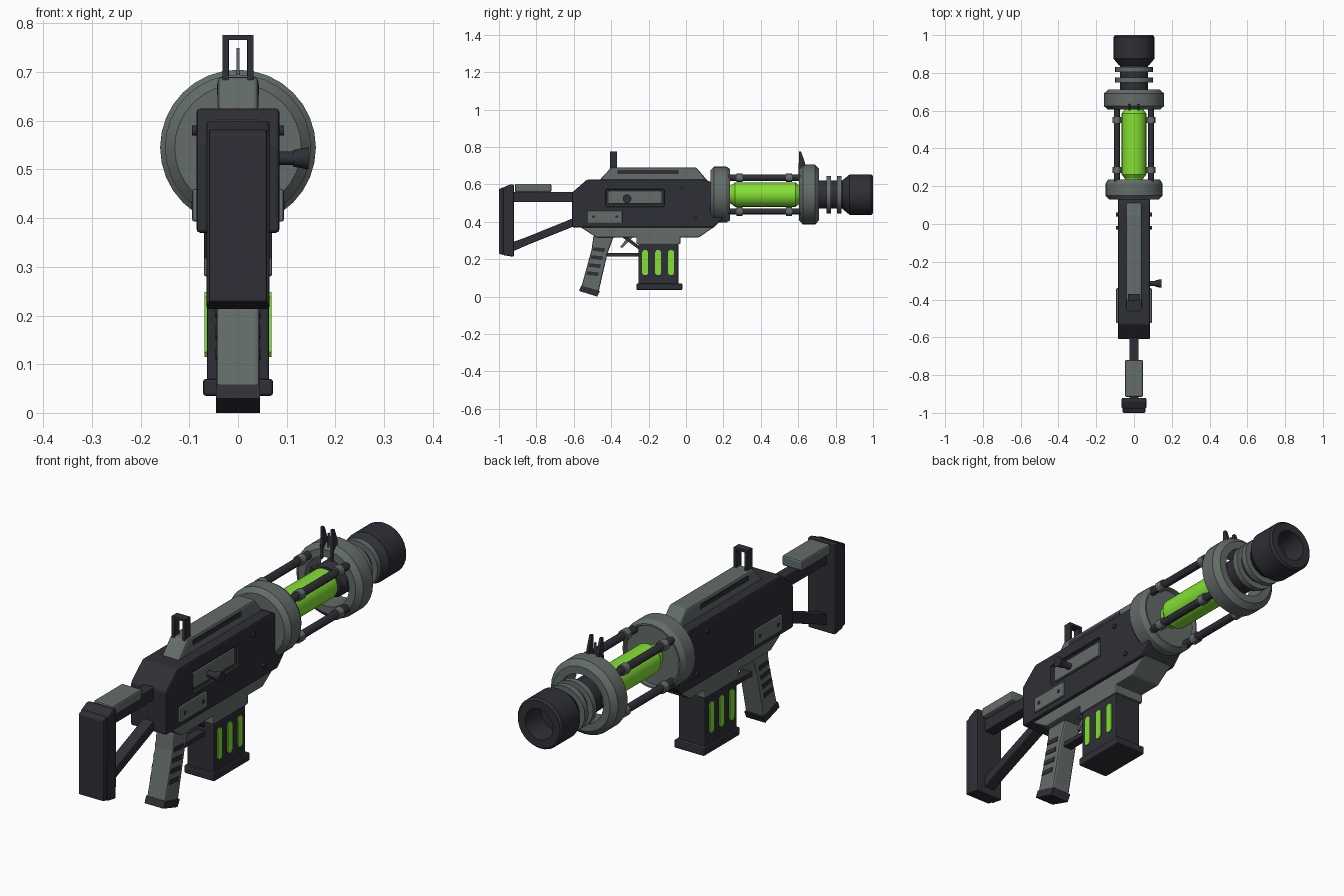
import bpy, bmesh, math
from mathutils import Vector

cube = bpy.data.objects.get("Cube")
if cube:
    bpy.data.objects.remove(cube)


def material(name, rgb):
    m = bpy.data.materials.new(name)
    m.use_nodes = True
    m.diffuse_color = (*rgb, 1)
    m.node_tree.nodes["Principled BSDF"].inputs["Base Color"].default_value = (*rgb, 1)
    return m


DARK = material("dark gunmetal", (0.028, 0.028, 0.038))
GREY = material("grey green", (0.125, 0.15, 0.138))
GLOW = material("bright green", (0.23, 0.75, 0.035))
AXIS = 0.545  # height of the barrel axis


def finish(name, bm, mat, bevel=0.0, smooth=False):
    bmesh.ops.recalc_face_normals(bm, faces=bm.faces)
    me = bpy.data.meshes.new(name)
    bm.to_mesh(me)
    bm.free()
    me.materials.append(mat)
    ob = bpy.data.objects.new(name, me)
    bpy.context.collection.objects.link(ob)
    if bevel:
        b = ob.modifiers.new("bevel", "BEVEL")
        b.width, b.segments, b.limit_method = bevel, 2, "ANGLE"
    if smooth:
        bpy.ops.object.select_all(action="DESELECT")
        ob.select_set(True)
        bpy.context.view_layer.objects.active = ob
        bpy.ops.object.shade_smooth_by_angle(angle=math.radians(30))
    return ob


def prism(name, profile, x0, x1, mat, bevel=0.0):
    """Extrude a side (y, z) profile across x."""
    bm = bmesh.new()
    face = bm.faces.new([bm.verts.new((x0, y, z)) for y, z in profile])
    ext = bmesh.ops.extrude_face_region(bm, geom=[face])["geom"]
    verts = [v for v in ext if isinstance(v, bmesh.types.BMVert)]
    bmesh.ops.translate(bm, verts=verts, vec=(x1 - x0, 0, 0))
    return finish(name, bm, mat, bevel)


def box(name, x0, x1, y0, y1, z0, z1, mat, bevel=0.0):
    return prism(name, [(y0, z0), (y1, z0), (y1, z1), (y0, z1)], x0, x1, mat, bevel)


def lathe(name, profile, mat, closed=False, sides=32, x=0, z=AXIS):
    """Turn a (y, radius) profile around an axis along y."""
    bm = bmesh.new()
    rings = []
    for i in range(sides):
        a = math.tau * i / sides
        rings.append([bm.verts.new((x + r * math.cos(a), y, z + r * math.sin(a))) for y, r in profile])
    n = len(profile)
    for i in range(sides):
        p, q = rings[i], rings[(i + 1) % sides]
        for j in range(n if closed else n - 1):
            k = (j + 1) % n
            bm.faces.new((p[j], p[k], q[k], q[j]))
    bmesh.ops.remove_doubles(bm, verts=bm.verts, dist=1e-5)
    return finish(name, bm, mat, smooth=True)


def peg(name, x0, x1, y, z, r, mat, r2=None, sides=16):
    """Round peg along x."""
    bm = bmesh.new()
    bmesh.ops.create_cone(bm, cap_ends=True, segments=sides, radius1=r, radius2=r2 or r, depth=abs(x1 - x0))
    d = Vector((x1 - x0, 0, 0))
    bmesh.ops.transform(bm, verts=bm.verts, matrix=d.to_track_quat("Z", "Y").to_matrix().to_4x4())
    bmesh.ops.translate(bm, verts=bm.verts, vec=((x0 + x1) / 2, y, z))
    return finish(name, bm, mat, smooth=True)


# Receiver with a recess for the bolt
body = prism("receiver", [(-.61, .37), (.15, .37), (.2, .42), (.2, .59), (.1, .625), (-.53, .625), (-.61, .555)],
             -.085, .085, DARK, .007)
cutter = box("bolt_recess_cutter", .072, .12, -.43, -.115, .48, .575, DARK, .008)
cutter.hide_render = True
cutter.hide_set(True)
cut = body.modifiers.new("recess", "BOOLEAN")
cut.operation, cut.object = "DIFFERENCE", cutter
box("bolt_carrier", .06, .08, -.415, -.13, .495, .562, GREY, .005)
peg("bolt_stem", .07, .118, -.315, .523, .014, DARK)
peg("bolt_knob", .113, .145, -.315, .523, .017, DARK, .023)

# Lower receiver, magazine well and top rail
prism("lower_receiver", [(-.57, .375), (-.48, .317), (.07, .317), (.155, .375)], -.07, .07, GREY, .005)
box("magazine_well", -.07, .07, -.265, -.03, .28, .33, GREY, .005)
prism("top_rail", [(-.465, .62), (-.4, .69), (.055, .69), (.115, .62)], -.042, .042, GREY, .009)

# Fittings on both sides
for s, side in ((1, "left"), (-1, "right")):
    box(f"{side}_rail_slot", s * .036, s * .0435, -.365, -.04, .654, .676, DARK)
    box(f"{side}_side_plate", s * .08, s * .094, -.525, -.34, .393, .46, GREY, .004)
    for y in (-.495, -.37):
        peg(f"{side}_plate_screw", s * .09, s * .096, y, .427, .008, DARK)
    for y, z in ((-.02, .58), (.05, .42)):
        peg(f"{side}_body_screw", s * .08, s * .094, y, z, .01, DARK)

    # Glowing magazine windows
    for y in (-.218, -.149, -.08):
        prism(f"{side}_magazine_window",
              [(y - .016, .125), (y - .008, .115), (y + .008, .115), (y + .016, .125),
               (y + .016, .238), (y + .008, .248), (y - .008, .248), (y - .016, .238)],
              s * .062, s * .0685, GLOW)

    # Grip grooves
    for i in range(4):
        y, z = -.465 - .011 * i, .25 - .043 * i
        prism(f"{side}_grip_groove", [(y - .035, z - .004), (y + .028, z - .012), (y + .033, z + .008), (y - .03, z + .014)],
              s * .04, s * .0465, DARK)

# Magazine
box("magazine", -.064, .064, -.255, -.04, .06, .29, DARK, .005)
box("magazine_base", -.072, .072, -.265, -.02, .035, .07, DARK, .006)

# Grip, trigger and guard
prism("grip", [(-.495, .325), (-.385, .325), (-.42, .23), (-.467, .025), (-.56, .05), (-.505, .25)],
      -.044, .044, GREY, .008)
prism("grip_cap", [(-.572, .03), (-.475, 0), (-.46, .03), (-.56, .058)], -.045, .045, DARK)
box("trigger_guard", -.02, .02, -.43, -.25, .215, .234, DARK)
prism("trigger_guard_brace", [(-.345, .32), (-.315, .32), (-.25, .27), (-.25, .25)], -.02, .02, DARK)
prism("trigger", [(-.352, .265), (-.34, .26), (-.285, .315), (-.31, .32)], -.01, .01, GREY)

# Shoulder stock
prism("butt_pad", [(-1, .228), (-.975, .222), (-.975, .585), (-1, .575)], -.06, .06, DARK, .005)
prism("butt", [(-.978, .222), (-.92, .212), (-.92, .6), (-.94, .6), (-.978, .582)], -.065, .065, DARK, .006)
box("stock_tube", -.025, .025, -.93, -.6, .505, .56, DARK, .004)
prism("stock_strut", [(-.93, .24), (-.85, .275), (-.6, .375), (-.6, .42), (-.86, .315), (-.93, .29)],
      -.025, .025, DARK, .004)
box("cheek_rest", -.048, .048, -.915, -.72, .558, .603, GREY, .008)

# Rear sight: open frame
for s in (-1, 1):
    box("rear_sight_post", s * .02, s * .032, -.405, -.37, .68, .775, DARK)
box("rear_sight_bar", -.032, .032, -.405, -.37, .766, .776, DARK)

# Collars around the energy chamber
lathe("rear_collar", [(.13, 0), (.13, .13), (.15, .15), (.215, .15), (.236, .137), (.236, .13),
                      (.222, .126), (.222, 0)], GREY)
lathe("front_collar", [(.605, .105), (.605, .137), (.625, .16), (.69, .16), (.712, .137), (.712, .105)],
      GREY, closed=True)

# Glowing canister
lathe("energy_canister", [(.215, 0), (.215, .045), (.24, .048), (.262, .065), (.585, .065),
                          (.61, .046), (.625, .04), (.625, 0)], GLOW, sides=24)

# Guide rods with clamps
for x in (-.09, .09):
    for z in (AXIS - .09, AXIS + .09):
        lathe("guide_rod", [(.2, 0), (.2, .017), (.64, .017), (.64, 0)], DARK, sides=12, x=x, z=z)
        for y in (.27, .535):
            lathe("rod_clamp", [(y, 0), (y, .023), (y + .032, .023), (y + .032, 0)], GREY, sides=12, x=x, z=z)

# Front sight: two prongs and a pin
for s in (-1, 1):
    prism("front_sight_prong", [(.6, .64), (.635, .66), (.635, .72), (.615, .775), (.603, .775), (.603, .72)],
          s * .018, s * .03, DARK)
box("front_sight_pin", -.003, .003, .612, .622, .66, .75, GREY)

# Barrel, cooling fins and hollow muzzle
lathe("barrel", [(.61, 0), (.61, .06), (.635, .075), (.9, .075), (.9, 0)], DARK)
for y in (.75, .806):
    lathe("cooling_fin", [(y, .07), (y, .1), (y + .025, .1), (y + .025, .07)], GREY, closed=True)
lathe("muzzle", [(.838, .06), (.838, .078), (.875, .108), (.99, .108), (1, .1), (1, .066), (.9, .06)],
      DARK, closed=True)
for s in (-1, 1):
    box("collar_spoke", s * .06, s * .12, .64, .68, AXIS - .02, AXIS + .02, DARK)
